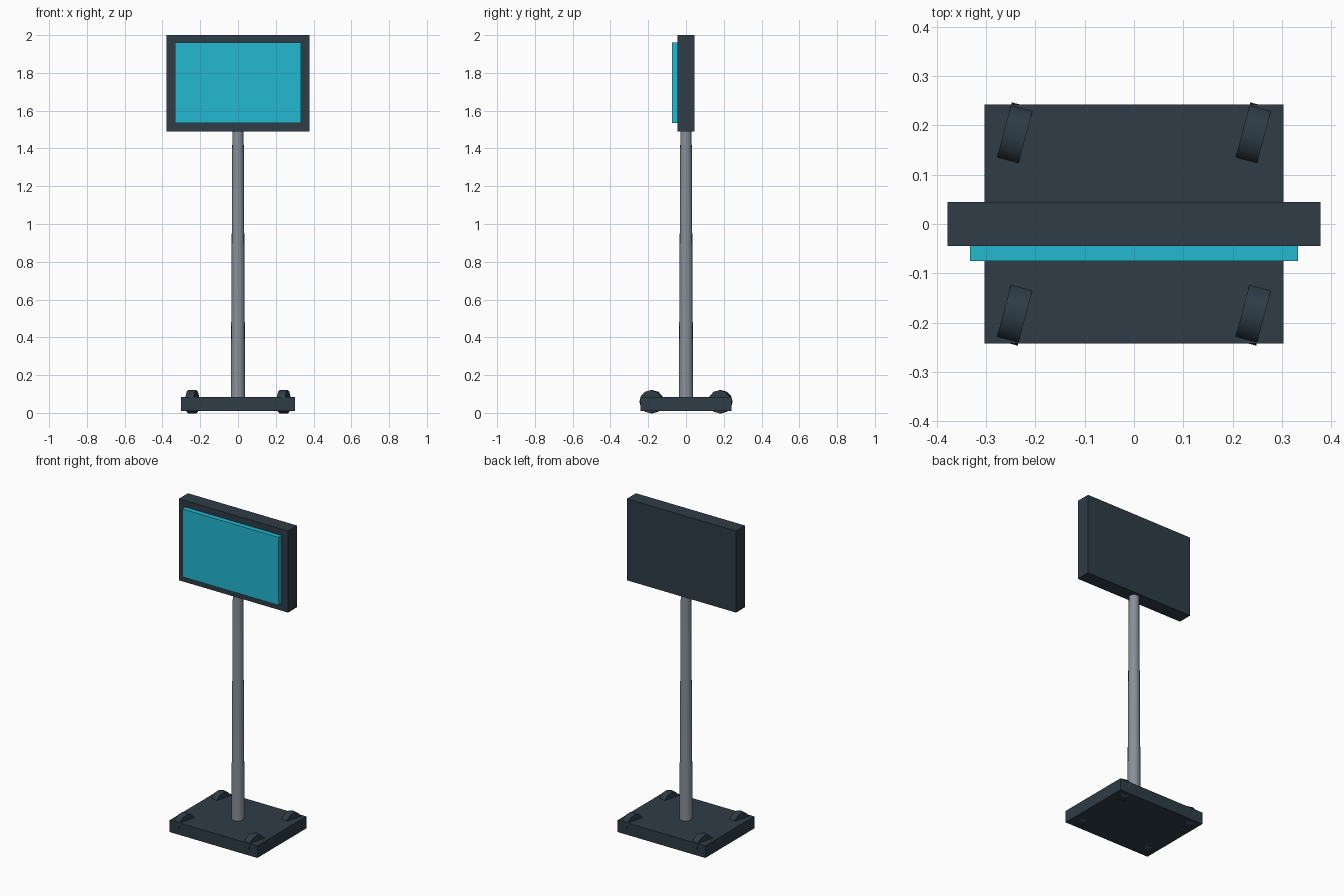
import bpy
import math

if "Cube" in bpy.data.objects:
    bpy.data.objects.remove(bpy.data.objects["Cube"], do_unlink=True)


def make_material(name, rgb):
    """Flat colour from 8-bit sRGB, stored as linear values."""
    linear = [((c / 255 + 0.055) / 1.055) ** 2.4 for c in rgb]
    mat = bpy.data.materials.new(name)
    mat.use_nodes = True
    mat.diffuse_color = (*linear, 1)
    mat.node_tree.nodes["Principled BSDF"].inputs["Base Color"].default_value = (*linear, 1)
    return mat


slate = make_material("dark slate", (46, 60, 71))
cyan = make_material("screen cyan", (35, 184, 208))
steel = make_material("steel grey", (138, 144, 153))


def box(name, low, high, mat):
    """Box between two opposite corners."""
    bpy.ops.mesh.primitive_cube_add(size=1, location=[(a + b) / 2 for a, b in zip(low, high)])
    ob = bpy.context.object
    ob.name = name
    ob.scale = [b - a for a, b in zip(low, high)]
    bpy.ops.object.transform_apply(location=False, rotation=False, scale=True)
    ob.data.materials.append(mat)
    return ob


def smooth_round(name, mat):
    ob = bpy.context.object
    ob.name = name
    ob.data.materials.append(mat)
    bpy.ops.object.shade_smooth_by_angle(angle=math.radians(40))


# Base slab
box("base", (-0.303, -0.242, 0.01), (0.303, 0.242, 0.085), slate)

# Four wheels, each with a flat facet on top
wheel_sides = 12
apothem = 0.059
for side, x in (("right", -0.242), ("left", 0.242)):
    for end, y in (("front", -0.182), ("back", 0.182)):
        bpy.ops.mesh.primitive_cylinder_add(
            vertices=wheel_sides, radius=apothem / math.cos(math.pi / wheel_sides),
            depth=0.045, location=(x, y, apothem))
        wheel = bpy.context.object
        wheel.rotation_euler = (math.pi / wheel_sides, math.pi / 2, 0)
        bpy.ops.object.transform_apply(location=False, rotation=True, scale=False)
        smooth_round(f"{end}_{side}_wheel", slate)

# Tapered pole
bottom, top = 0.08, 1.495
bpy.ops.mesh.primitive_cone_add(vertices=16, radius1=0.038, radius2=0.03,
                                depth=top - bottom, location=(0, 0, (bottom + top) / 2))
smooth_round("pole", steel)

# Display housing and raised screen
box("display_housing", (-0.378, -0.045, 1.49), (0.378, 0.045, 2.0), slate)
box("screen", (-0.333, -0.075, 1.535), (0.333, -0.045, 1.96), cyan)
